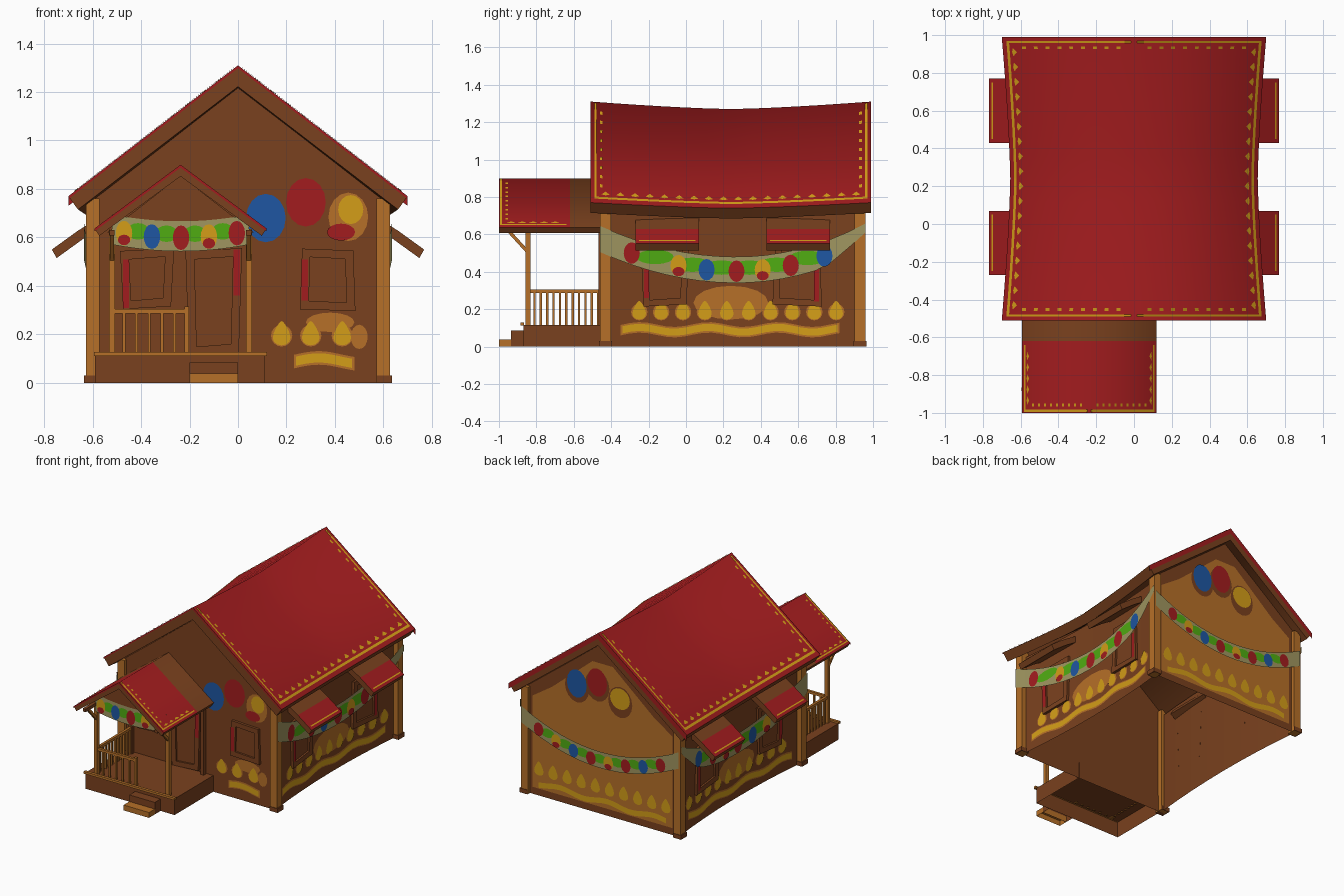
import bpy, bmesh, math
from mathutils import Vector

if "Cube" in bpy.data.objects:
    bpy.data.objects.remove(bpy.data.objects["Cube"])

def lin(c):
    c /= 255
    return c / 12.92 if c <= 0.04045 else ((c + 0.055) / 1.055) ** 2.4

NAMES = ["brown", "tan", "red", "gold", "green", "blue", "pale_khaki"]
RGB = [(122, 65, 30), (182, 112, 40), (162, 28, 30), (212, 158, 24), (80, 172, 18), (30, 86, 162), (160, 150, 96)]
BROWN, TAN, RED, GOLD, GREEN, BLUE, PALE = range(7)
MATS = []
for n, c in zip(NAMES, RGB):
    m = bpy.data.materials.new(n)
    m.diffuse_color = (*[lin(v) for v in c], 1)
    m.use_nodes = True
    m.node_tree.nodes["Principled BSDF"].inputs["Base Color"].default_value = m.diffuse_color
    MATS.append(m)

def mesh(name, verts, faces, mats, out=None):
    """Mesh with a colour per face; 'out' is the facing direction of flat sheets."""
    me = bpy.data.meshes.new(name)
    me.from_pydata([tuple(v) for v in verts], [], faces)
    for m in MATS:
        me.materials.append(m)
    for p, k in zip(me.polygons, mats):
        p.material_index = k
    bm = bmesh.new()
    bm.from_mesh(me)
    if out is None:
        bmesh.ops.recalc_face_normals(bm, faces=bm.faces)
    else:
        bm.normal_update()
        for f in bm.faces:
            if f.normal.dot(Vector(out)) < 0:
                f.normal_flip()
    bm.to_mesh(me)
    bm.free()
    ob = bpy.data.objects.new(name, me)
    bpy.context.collection.objects.link(ob)
    return ob

def box(name, x0, x1, y0, y1, z0, z1, mat, bottom=True):
    v = [(x, y, z) for x in (x0, x1) for y in (y0, y1) for z in (z0, z1)]
    f = [(1, 5, 7, 3), (0, 1, 3, 2), (4, 6, 7, 5), (0, 4, 5, 1), (2, 3, 7, 6)]
    if bottom:
        f.append((0, 2, 6, 4))
    return mesh(name, v, f, [mat] * 6)

def bar(name, p, q, w, mat):
    p, q = Vector(p), Vector(q)
    d = (q - p).normalized()
    a = d.cross(Vector((0, 0, 1)) if abs(d.z) < .9 else Vector((0, 1, 0))).normalized() * w / 2
    b = d.cross(a).normalized() * w / 2
    v = [e + s * a + t * b for e in (p, q) for s, t in ((1, 1), (-1, 1), (-1, -1), (1, -1))]
    f = [(i, (i + 1) % 4, (i + 1) % 4 + 4, i + 4) for i in range(4)] + [(0, 1, 2, 3), (4, 5, 6, 7)]
    return mesh(name, v, f, [mat] * 6)

# ---- wall surfaces: (along, height, offset) -> point; side walls are pinched in
def half(y):
    return .60 - .04 * max(0, 1 - ((y - .25) / .72) ** 2)
SURF = {"right": (lambda u, z, o: (half(u) + o, u, z), (1, 0, 0)),
        "left": (lambda u, z, o: (-half(u) - o, u, z), (-1, 0, 0)),
        "front": (lambda u, z, o: (u, -.435 - o, z), (0, -1, 0)),
        "back": (lambda u, z, o: (u, .935 + o, z), (0, 1, 0)),
        "porch": (lambda u, z, o: (u, -.862 - o, z), (0, -1, 0))}

class Paint:
    """Collects thin painted shapes lying on one wall."""
    def __init__(self, side):
        self.P, self.out = SURF[side]
        self.v, self.f, self.m = [], [], []
    def poly(self, pts, o, mat):
        n = len(self.v)
        self.v += [self.P(u, z, o) for u, z in pts]
        self.f.append(tuple(range(n, len(self.v))))
        self.m.append(mat)
    def blob(self, u, z, ru, rz, o, mat, pear=0):
        ts = [i * math.tau / 16 for i in range(16)]
        self.poly([(u + ru * math.cos(t) * (1 - pear * math.sin(t)), z + rz * math.sin(t)) for t in ts], o, mat)
    def strip(self, u0, u1, fz, h, o, mat, n=16, fh=lambda u: 1):
        us = [u0 + (u1 - u0) * i / n for i in range(n + 1)]
        for a, b in zip(us, us[1:]):
            self.poly([(a, fz(a) - h * fh(a)), (b, fz(b) - h * fh(b)), (b, fz(b) + h * fh(b)), (a, fz(a) + h * fh(a))], o, mat)
    def garland(self, u0, u1, fz, h, o, flags, ru, fh=lambda u: 1):
        self.strip(u0, u1, fz, h, o, PALE, 16, fh)
        gap = abs(flags[1][0] - flags[0][0])
        for i, (u, c) in enumerate(flags):
            if i:
                w = (flags[i - 1][0] + u) / 2
                self.blob(w, fz(w) + h * .15, gap * .4, h * .55, o + .002, GREEN)
            self.blob(u, fz(u) - h * .1, ru, h * .82, o + .004, c)
            if c == GOLD:
                self.blob(u, fz(u) - h * .55, ru * .75, h * .35, o + .006, RED)
    def lights(self, us, z=.195):
        for u in us:
            self.blob(u, z - .01, .044, .045, .003, TAN)
            self.blob(u, z, .033, .05, .006, GOLD, .5)
    def wave(self, u0, u1, z=.09):
        fz = lambda u: z + .013 * math.sin((u - u0) * 17)
        self.strip(u0 - .01, u1 + .01, fz, .028, .003, TAN, 24)
        self.strip(u0, u1, fz, .019, .006, GOLD, 24)
    def done(self, name):
        return mesh(name, self.v, self.f, self.m, self.out)

# ---- walls
N = 8
for side in ("left", "right"):
    P, out = SURF[side]
    ys = [-.435 + 1.37 * i / N for i in range(N + 1)]
    mesh(side + "_wall", [P(y, z, 0) for y in ys for z in (0, .725)],
         [(2 * i, 2 * i + 2, 2 * i + 3, 2 * i + 1) for i in range(N)], [BROWN] * N, out)
for side in ("front", "back"):
    P, out = SURF[side]
    pts = [(-.6, 0), (.6, 0), (.6, .76), (0, 1.225), (-.6, .76)]
    mesh(side + "_wall", [P(u, z, 0) for u, z in pts], [(0, 1, 2, 3, 4)], [BROWN], out)

# ---- corner posts with feet
for s in (-1, 1):
    for y, n in ((-.43, "front"), (.93, "back")):
        box(n + "_corner_post", s * .6 - .028, s * .6 + .028, y - .03, y + .03, 0, .76, TAN)
        box(n + "_post_foot", s * .605 - .031, s * .605 + .031, y - .034, y + .034, 0, .03, BROWN)

# ---- roofs: lofted gable profile, softly shaded over the ridge, red line along the end boards
def roof(name, ys, cx, prof, top, edge):
    v, f, m = [], [], []
    for y in ys:
        ex, ez, r, d, k = prof(y)
        v += [(cx + x, y, z) for x, z in ((-ex, ez), (0, r), (ex, ez), (ex - k, ez - d), (0, r - d * 1.6), (k - ex, ez - d))]
    for i in range(len(ys) - 1):
        for j in range(6):
            a, b = i * 6 + j, i * 6 + (j + 1) % 6
            f.append((a, b, b + 6, a + 6))
            m.append(RED if j < 2 and top((ys[i] + ys[i + 1]) / 2) else BROWN)
    for o in (0, len(v) - 6):
        f += [(o, o + 1, o + 4, o + 5), (o + 1, o + 2, o + 3, o + 4)]
        m += [BROWN, BROWN]
    ob = mesh(name, v, f, m)
    bpy.ops.object.select_all(action='DESELECT')
    ob.select_set(True)
    bpy.context.view_layer.objects.active = ob
    bpy.ops.object.shade_smooth_by_angle(angle=math.radians(84))
    for y, out, w in edge:
        ex, ez, r, d, k = prof(y)
        y += out * .003
        mesh(name + "_edge", [(cx + s * e, y, z - h) for h in (0, w) for s, e, z in ((-1, ex, ez), (1, 0, r), (1, ex, ez))],
             [(0, 1, 4, 3), (1, 2, 5, 4)], [RED, RED], (0, out, 0))

def main_prof(y):
    b = max(0, 1 - abs((y - .24) / .75) ** 1.4)
    return .70 - .045 * b, .77 - .03 * b, 1.31 - .04 * b, .055, .04
def porch_prof(y):
    return .355, .637, .90, .03, .02
YS = [-.51 + 1.5 * i / 12 for i in range(13)]
roof("main_roof", YS, 0, main_prof, lambda y: True, [(-.51, -1, .012), (.99, 1, .04)])
roof("porch_roof", [-1, -.62, -.44], -.237, porch_prof, lambda y: y < -.62, [(-1, -1, .012)])

# ---- gold trim on the roofs
def trim(name, prof, cx, ys, dots):
    v, f = [], []
    def quad(s, cs):
        n = len(v)
        for y, t in cs:
            ex, ez, r, d, k = prof(y)
            v.append((cx + s * (ex * t + .002), y, r + (ez - r) * t + .004))
        f.append((n, n + 1, n + 2, n + 3))
    a, b = ys[0] + .02, ys[-1] - .02
    for s in (-1, 1):
        for y0, y1 in zip([a] + ys[1:-1], ys[1:-1] + [b]):
            quad(s, [(y0, .945), (y1, .945), (y1, .965), (y0, .965)])
        ends = [(a, 1), (b, -1)] if dots > 8 else [(a, 1)]
        for y, q in ends:
            quad(s, [(y, .02), (y + .012 * q, .02), (y + .012 * q, .95), (y, .95)])
            for i in range(9):
                t, y2 = .1 + i * .09, y + .03 * q
                quad(s, [(y2, t), (y2 + .014 * q, t), (y2 + .014 * q, t + .03), (y2, t + .03)])
        for i in range(dots):
            y = a + .06 + (b - a - .12) * i / (dots - 1)
            quad(s, [(y - .022, .92), (y, .89), (y + .022, .92), (y, .928)])
    mesh(name, v, f, [GOLD] * len(f), (0, 0, 1))
trim("main_roof_trim", main_prof, 0, YS, 18)
trim("porch_roof_trim", porch_prof, -.237, [-1.015, -.8, -.62], 5)

# ---- window awnings: brown upper half, red lower half
for s in (-1, 1):
    for y0, y1 in ((-.27, .07), (.43, .77)):
        top = [(.56, .69), (.66, .628), (.768, .55)]
        pts = top + [(x - .02, z - .035) for x, z in reversed(top)]
        v = [(s * x, y, z) for y in (y0, y1) for x, z in pts]
        f = [(i, (i + 1) % 6, (i + 1) % 6 + 6, i + 6) for i in range(6)]
        f += [(o, o + 1, o + 4, o + 5) for o in (0, 6)] + [(o + 1, o + 2, o + 3, o + 4) for o in (0, 6)]
        mesh("awning", v, f, [BROWN, RED] + [BROWN] * 8)
        mesh("awning_trim", [(s * x, y, z + .004) for x, z in ((.747, .565), (.754, .56)) for y in (y0 + .02, y1 - .02)],
             [(0, 1, 3, 2)], [GOLD], (0, 0, 1))

# ---- windows and door: raised skewed frame, pane, red side strip
def window(name, side, u0, u1, z0, z1, skew, strip, s0, s1):
    P, out = SURF[side]
    c, h = (u0 + u1) / 2, (u1 - u0) / 2
    def ring(i, o):
        return [P(c + (h - i) * a * (1 + skew * b), (z0 + i if b < 0 else z1 - i) + .012 * a * skew * 8, o)
                for a, b in ((-1, -1), (1, -1), (1, 1), (-1, 1))]
    v = ring(0, 0) + ring(0, .018) + ring(.035, .018) + ring(.035, .005)
    f = [(r + i, r + (i + 1) % 4, r + 4 + (i + 1) % 4, r + 4 + i) for r in (0, 4, 8) for i in range(4)] + [(12, 13, 14, 15)]
    mesh(name, v, f, [BROWN] * 13)
    p = Paint(side)
    p.strip(strip, strip + .026, lambda u: (s0 + s1) / 2, (s1 - s0) / 2, .021, RED, 1)
    p.done(name + "_red_strip")
window("front_window", "front", .26, .48, .30, .55, -.04, .262, .34, .51)
window("porch_window", "front", -.48, -.27, .31, .55, .06, -.475, .31, .51)
window("door", "front", -.21, .01, .12, .55, .06, -.018, .36, .55)
for s in ("left", "right"):
    window("side_window", s, -.235, .01, .22, .55, .06, -.225, .26, .50)
    window("side_window", s, .47, .72, .22, .55, -.06, .685, .24, .42)

# ---- painted decoration: side walls
def side_line(y):
    return .41 + (.31 if y < .27 else .37) * (y - .27) ** 2 + .22 * max(0, y - .74)
for side in ("left", "right"):
    p = Paint(side)
    p.blob(.24, .235, .2, .09, .002, TAN)
    p.lights([-.25 + .117 * i for i in range(10)])
    p.wave(-.34, .81)
    p.garland(-.46, .96, side_line, .07, .036,
              [(-.29, RED), (-.04, GOLD), (.11, BLUE), (.27, RED), (.41, GOLD), (.56, RED), (.74, BLUE)], .043,
              lambda u: 1 - 3 * max(0, u - .74))
    p.done(side + "_wall_decor")

# ---- front wall decoration
p = Paint("front")
for u, z, c in ((.115, .68, BLUE), (.28, .745, RED), (.455, .685, TAN)):
    p.blob(u, z, .082, .1, .004, c)
p.blob(.425, .622, .058, .035, .007, RED)
p.blob(.465, .715, .052, .06, .008, GOLD)
p.blob(.38, .25, .10, .04, .002, TAN)
p.blob(.50, .19, .035, .05, .002, TAN)
p.lights([.18, .30, .43], .205)
p.wave(.24, .47)
p.done("front_wall_decor")

# ---- back wall decoration
p = Paint("back")
p.poly([(-.55, .05), (.55, .05), (.55, .70), (.40, .80), (.08, 1.07), (-.08, 1.07), (-.40, .80), (-.55, .70)], .002, TAN)
for u, z, c in ((.2, .88, BLUE), (.04, .93, RED), (-.14, .86, GOLD)):
    p.blob(u, z - .025, .095, .11, .004, BROWN)
    p.blob(u, z, .078, .1 if c != GOLD else .075, .007, c)
p.lights([-.5 + .111 * i for i in range(10)])
p.wave(-.5, .5)
cols = [RED, GOLD, BLUE, RED, GOLD, RED, BLUE, RED]
p.garland(-.62, .62, lambda u: .40 + .42 * u * u, .058, .032, [(.48 - .137 * i, c) for i, c in enumerate(cols)], .038)
p.done("back_wall_decor")

# ---- porch
box("porch_deck", -.59, .11, -.87, -.43, 0, .115, BROWN, False)
box("deck_edge", -.595, .12, -.885, -.865, .112, .128, TAN)
box("upper_step", -.20, 0, -.935, -.87, 0, .085, BROWN, False)
box("lower_step", -.20, 0, -1, -.93, 0, .038, TAN, False)
for x in (-.52, .045):
    bar("porch_post", (x, -.845, .11), (x, -.845, .635), .026, TAN)
    bar("porch_wall_post", (x, -.455, .11), (x, -.455, .635), .026, BROWN)
    bar("porch_beam", (x, -.985, .62), (x, -.44, .62), .022, BROWN)
    bar("porch_brace", (x, -.85, .51), (x, -.95, .62), .018, TAN)
mesh("porch_gable", [(-.54, -.86, .62), (.066, -.86, .62), (-.237, -.86, .855)], [(0, 1, 2)], [BROWN], (0, -1, 0))
bar("newel_post", (-.212, -.845, .11), (-.212, -.845, .315), .018, TAN)
bar("front_rail", (-.53, -.845, .295), (-.21, -.845, .295), .018, TAN)
bar("side_rail", (-.52, -.85, .295), (-.52, -.44, .295), .018, TAN)
for i in range(5):
    bar("front_baluster", (-.47 + .052 * i, -.845, .11), (-.47 + .052 * i, -.845, .295), .012, TAN)
for i in range(11):
    bar("side_baluster", (-.52, -.81 + .034 * i, .11), (-.52, -.81 + .034 * i, .295), .012, TAN)
p = Paint("porch")
p.garland(-.52, .045, lambda u: .605 + .35 * (u + .237) ** 2, .062, .004,
          [(-.47, GOLD), (-.355, BLUE), (-.235, RED), (-.12, GOLD), (-.005, RED)], .034)
p.done("porch_garland")
